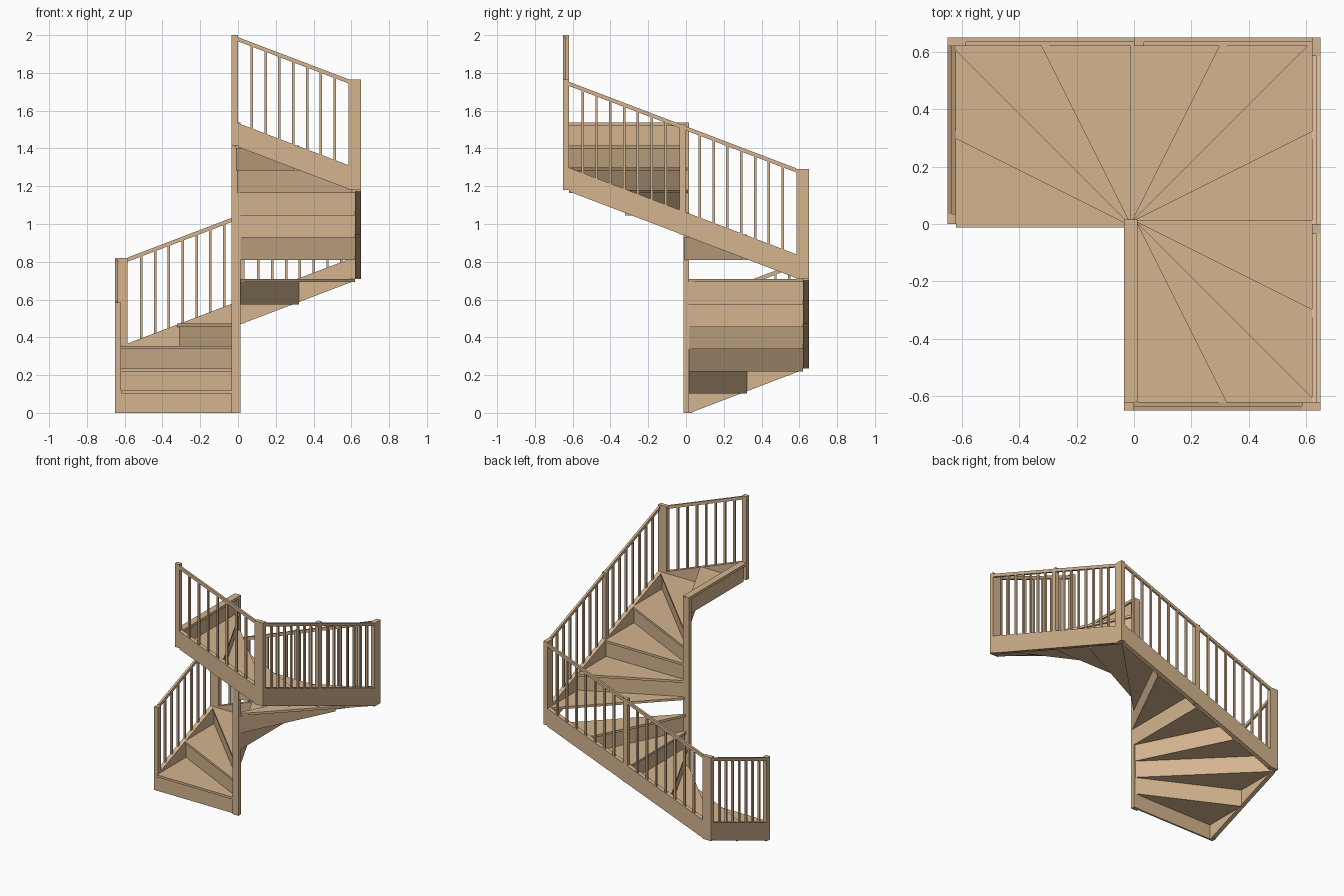
import bpy, bmesh, math
from mathutils import Vector as V

if "Cube" in bpy.data.objects:
    bpy.data.objects.remove(bpy.data.objects["Cube"])

RISE, STEP, HALF = 0.118, 0.31, 0.62      # riser height, going at the wall, inner half width
NOSE, TREAD, BOARD = 0.012, 0.016, 0.012  # nosing, tread thickness, riser thickness
WALL, POST = 0.03, 0.035                  # stringer thickness, post width
RAIL = 0.455                              # rail top above stringer top

wood = bpy.data.materials.new("light_wood")
wood.diffuse_color = (0.66, 0.46, 0.275, 1)
wood.use_nodes = True
wood.node_tree.nodes["Principled BSDF"].inputs["Base Color"].default_value = wood.diffuse_color


def prism(name, pts, vec):
    """Extrude a flat polygon along a vector."""
    bm = bmesh.new()
    face = bm.faces.new([bm.verts.new(p) for p in pts])
    geo = bmesh.ops.extrude_face_region(bm, geom=[face])
    bmesh.ops.translate(bm, vec=vec, verts=[g for g in geo["geom"] if isinstance(g, bmesh.types.BMVert)])
    bmesh.ops.recalc_face_normals(bm, faces=bm.faces)
    me = bpy.data.meshes.new(name)
    bm.to_mesh(me)
    bm.free()
    me.materials.append(wood)
    ob = bpy.data.objects.new(name, me)
    bpy.context.collection.objects.link(ob)


# flights: name, first step, last step, start corner, direction, outward
FLIGHTS = [
    ("left", 0, 2, V((-HALF, 0, 0)), V((0, 1, 0)), V((-1, 0, 0))),
    ("back", 2, 6, V((-HALF, HALF, 0)), V((1, 0, 0)), V((0, 1, 0))),
    ("right", 6, 10, V((HALF, HALF, 0)), V((0, -1, 0)), V((1, 0, 0))),
    ("front", 10, 12, V((HALF, -HALF, 0)), V((-1, 0, 0)), V((0, -1, 0))),
]


def wall_point(k):
    """Point on the inner wall square, k steps along the walking line."""
    for name, a, b, start, d, out in FLIGHTS:
        if k <= b or name == "front":
            return start + d * (k - a) * STEP


def ahead(k):
    """Walking direction square to the riser of step k."""
    r = wall_point(k).normalized()
    return V((r.y, -r.x, 0))


def up(z):
    return V((0, 0, z))


# winder treads
for k in range(12):
    p = wall_point(k)
    e = NOSE * p.length / HALF / STEP
    pts = [-ahead(k) * NOSE, wall_point(k - e), p, wall_point(k + 1), V((0, 0, 0))]
    prism(f"tread_{k}", [q + up(RISE * (k + 1) - TREAD) for q in pts], up(TREAD))

# risers (the middle one is left open)
for k in range(13):
    if k == 6:
        continue
    p = wall_point(k)
    e = BOARD * p.length / HALF / STEP
    pts = [V((0, 0, 0)), p]
    if k in (2, 10):
        pts.append(wall_point(k + e))
    else:
        pts.append(wall_point(k + e))
    pts.append(ahead(k) * BOARD)
    bottom = max(0, RISE * k - TREAD)
    prism(f"riser_{k}", [q + up(bottom) for q in pts], up(RISE * (k + 1) - TREAD - bottom))

# landing edge board
z = RISE * 13 - TREAD
prism("landing_nosing", [(-POST, -HALF, z), (NOSE, -HALF, z), (NOSE, 0.015, z), (-POST, 0.015, z)], up(TREAD + 0.003))

# centre column
prism("centre_column", [(-POST, -0.013, 0), (NOSE, -0.013, 0), (NOSE, 0.016, 0), (-POST, 0.016, 0)], up(RISE * 13 - 0.006))

for name, a, b, start, d, out in FLIGHTS:
    length = (b - a) * STEP

    def top(s):
        return RISE * (a + s / STEP + 1)

    def at(s, o, h):
        return start + d * s + out * o + up(h)

    def post(label, s0, s1, k):
        z0, z1 = RISE * k, RISE * (k + 1) + 0.466
        prism(label, [at(s0, 0, z0), at(s1, 0, z0), at(s1, WALL, z0), at(s0, WALL, z0)], up(z1 - z0))

    # stringer
    low = [max(0, top(s) - RISE - 0.008) for s in (POST, length)]
    outline = [at(POST, 0, low[0]), at(length, 0, low[1]), at(length, 0, top(length)), at(POST, 0, top(POST))]
    prism(name + "_stringer", outline, out * WALL)

    # posts at the start, the middle of long flights and the end of the top flight
    post(name + "_start_post", 0 if a == 0 else -WALL, POST, a)
    starts = [0]
    if b - a == 4:
        post(name + "_middle_post", length / 2, length / 2 + POST, a + 2)
        starts.append(length / 2)
    if b == 12:
        post(name + "_end_post", length, length + POST, 12)

    # handrails and balusters between posts
    for n, s in enumerate(starts):
        s0, s1 = s + POST, s + 2 * STEP
        prism(f"{name}_handrail_{n}", [at(s0, 0.015, top(s0) + RAIL - 0.022), at(s1, 0.015, top(s1) + RAIL - 0.022),
              at(s1, 0.015, top(s1) + RAIL), at(s0, 0.015, top(s0) + RAIL)], out * 0.015)
        for i in range(1, 8):
            c = s0 + (s1 - s0) * i / 8
            l, r = c - 0.0065, c + 0.0065
            prism(f"{name}_baluster_{n}_{i}", [at(l, 0.016, top(l) - 0.005), at(r, 0.016, top(r) - 0.005),
                  at(r, 0.016, top(r) + RAIL - 0.015), at(l, 0.016, top(l) + RAIL - 0.015)], out * 0.013)
